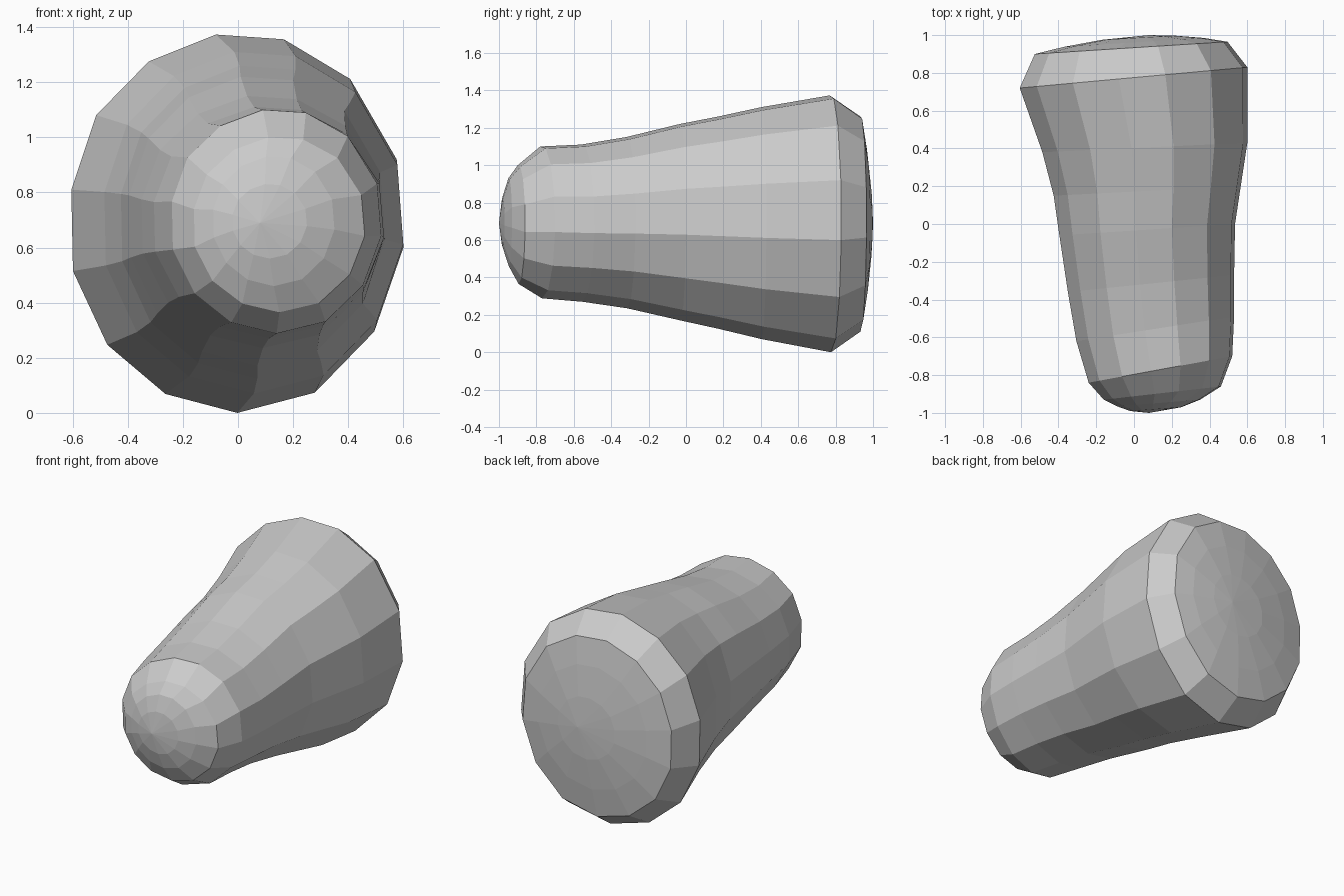
import bpy, bmesh

# Irregular 14-sided cross-section, normalised to about -1..1
SECTION = [(-0.13, 1.0), (0.28, 0.975), (0.68, 0.765), (0.96, 0.34), (1.0, -0.127),
           (0.825, -0.57), (0.467, -0.893), (0.0, -1.0), (-0.433, -0.9), (-0.783, -0.64),
           (-0.99, -0.25), (-1.0, 0.18), (-0.85, 0.574), (-0.533, 0.858)]

# Rings: y at left, y at right, x left, x right, z bottom, z top
RINGS = [
    (-0.99, -0.97, -0.02, 0.25, 0.56, 0.83),
    (-0.965, -0.93, -0.09, 0.35, 0.46, 0.93),
    (-0.93, -0.86, -0.16, 0.46, 0.365, 1.00),
    (-0.84, -0.70, -0.24, 0.52, 0.288, 1.10),
    (-0.62, -0.49, -0.305, 0.53, 0.27, 1.11),
    (-0.36, -0.27, -0.35, 0.53, 0.235, 1.15),
    (-0.06, 0.00, -0.395, 0.535, 0.17, 1.22),
    (0.15, 0.20, -0.425, 0.565, 0.125, 1.26),
    (0.38, 0.43, -0.485, 0.60, 0.07, 1.31),
    (0.72, 0.83, -0.605, 0.60, 0.0, 1.373),
    (0.90, 0.965, -0.525, 0.495, 0.11, 1.263),
    (0.938, 0.985, -0.37, 0.37, 0.29, 1.09),
    (0.975, 0.997, -0.17, 0.22, 0.49, 0.89),
]


def add_ring(bm, yl, yr, xl, xr, zb, zt):
    return [bm.verts.new(((xl + xr) / 2 + u * (xr - xl) / 2,
                          (yl + yr) / 2 + u * (yr - yl) / 2,
                          (zb + zt) / 2 + v * (zt - zb) / 2)) for u, v in SECTION]


bm = bmesh.new()
rings = [add_ring(bm, *r) for r in RINGS]
n = len(SECTION)

# Tapered side wall and domed ends
for a, b in zip(rings, rings[1:]):
    for i in range(n):
        j = (i + 1) % n
        bm.faces.new((a[i], a[j], b[j], b[i]))

# Close the two tips
for ring, tip in ((rings[0], (0.08, -1.0, 0.69)), (rings[-1], (0.08, 1.0, 0.69))):
    t = bm.verts.new(tip)
    for i in range(n):
        bm.faces.new((ring[i], ring[(i + 1) % n], t))

bmesh.ops.recalc_face_normals(bm, faces=bm.faces)
mesh = bpy.data.meshes.new("tapered_stub")
bm.to_mesh(mesh)
bm.free()
bpy.context.collection.objects.link(bpy.data.objects.new("tapered_stub", mesh))
